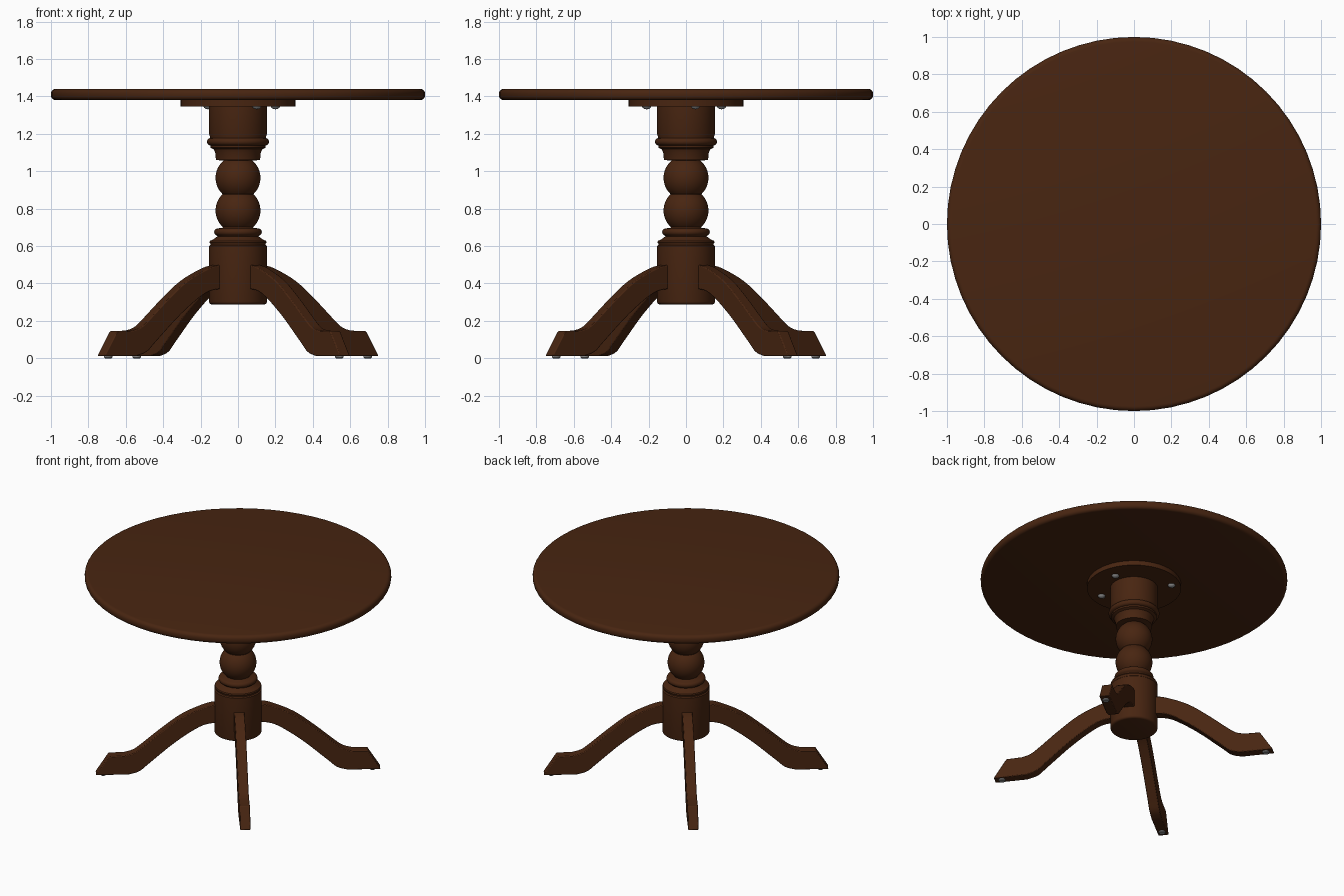
import bpy, bmesh, math
from mathutils import Matrix, Vector

if "Cube" in bpy.data.objects:
    bpy.data.objects.remove(bpy.data.objects["Cube"])


def material(name, rgb):
    m = bpy.data.materials.new(name)
    m.diffuse_color = (*rgb, 1)
    m.use_nodes = True
    m.node_tree.nodes["Principled BSDF"].inputs["Base Color"].default_value = m.diffuse_color
    return m


WOOD = material("dark brown wood", (0.065, 0.0185, 0.0055))
METAL = material("grey metal", (0.27, 0.27, 0.27))


def finish(bm, name, mat, angle=35):
    bmesh.ops.recalc_face_normals(bm, faces=bm.faces)
    me = bpy.data.meshes.new(name)
    bm.to_mesh(me)
    bm.free()
    me.materials.append(mat)
    ob = bpy.data.objects.new(name, me)
    bpy.context.collection.objects.link(ob)
    bpy.ops.object.select_all(action='DESELECT')
    ob.select_set(True)
    bpy.context.view_layer.objects.active = ob
    bpy.ops.object.shade_smooth_by_angle(angle=math.radians(angle))
    return ob


def lathe(name, profile, mat, steps=48, at=(0, 0, 0)):
    """Spin an (r, z) profile that starts and ends on the axis."""
    bm = bmesh.new()
    vs = [bm.verts.new((r, 0, z)) for r, z in profile]
    es = [bm.edges.new(p) for p in zip(vs, vs[1:])]
    bmesh.ops.spin(bm, geom=vs + es, cent=(0, 0, 0), axis=(0, 0, 1),
                   angle=math.tau, steps=steps)
    bmesh.ops.remove_doubles(bm, verts=bm.verts, dist=1e-5)
    bmesh.ops.translate(bm, verts=bm.verts, vec=at)
    return finish(bm, name, mat)


def arc(cr, cz, rad, a0, a1, n):
    return [(cr + rad * math.cos(math.radians(a0 + (a1 - a0) * i / n)),
             cz + rad * math.sin(math.radians(a0 + (a1 - a0) * i / n)))
            for i in range(n + 1)]


def smooth_path(pts, n=4):
    """Catmull-Rom curve through the points."""
    p = [Vector(q) for q in pts]
    p = [2 * p[0] - p[1]] + p + [2 * p[-1] - p[-2]]
    out = []
    for a, b, c, d in zip(p, p[1:], p[2:], p[3:]):
        for i in range(n):
            t = i / n
            out.append(0.5 * (2 * b + (c - a) * t + (2 * a - 5 * b + 4 * c - d) * t * t
                              + (3 * b - a - 3 * c + d) * t ** 3))
    return out + [p[-2]]


# Round top with rounded rim, and the mounting plate under it
lathe("table_top", [(0, 1.38)] + arc(0.975, 1.405, 0.025, -90, 0, 5)
      + arc(0.975, 1.415, 0.025, 0, 90, 5) + [(0, 1.44)], WOOD, 64)
lathe("mounting_plate", [(0, 1.347), (0.307, 1.347), (0.307, 1.382), (0, 1.382)], WOOD)

# Turned pedestal: base drum, mouldings, two balls, collar, top drum
column = [(0, 0.288)] + arc(0.14, 0.303, 0.015, -90, 0, 3) + [
    (0.155, 0.6), (0.148, 0.606), (0.148, 0.612), (0.153, 0.62), (0.15, 0.628),
    (0.132, 0.636), (0.12, 0.645), (0.11, 0.652)]
column += arc(0.108, 0.675, 0.0195, -75, 75, 6) + [(0.085, 0.697)]
column += arc(0, 0.79, 0.12, -48, 46, 14) + arc(0, 0.965, 0.12, -46, 50, 14)
column += [(0.118, 1.06), (0.122, 1.1), (0.13, 1.118), (0.148, 1.126), (0.148, 1.138)]
column += arc(0.146, 1.158, 0.02, -80, 80, 6) + [(0.15, 1.185), (0.155, 1.2),
                                                 (0.155, 1.35), (0, 1.35)]
lathe("pedestal_column", column, WOOD)

# Curved legs: side outline in the radial plane, given thickness
upper = smooth_path([(0.09, 0.5), (0.15, 0.498), (0.225, 0.48), (0.366, 0.415),
                     (0.5, 0.315), (0.63, 0.205), (0.685, 0.165), (0.74, 0.148)])
upper += [Vector((0.845, 0.145))]
lower = smooth_path([(0.09, 0.37), (0.15, 0.37), (0.25, 0.345), (0.41, 0.237),
                     (0.58, 0.09), (0.645, 0.034), (0.715, 0.012)])
lower += [Vector((0.93, 0.012))]
HALF = 0.034
for k, side in enumerate(["back_right", "back_left", "front_left", "front_right"]):
    turn = Matrix.Rotation(math.radians(38 + 90 * k), 4, 'Z')
    bm = bmesh.new()
    face = bm.faces.new([bm.verts.new((p.x, -HALF, p.y)) for p in upper + lower[::-1]])
    ext = bmesh.ops.extrude_face_region(bm, geom=[face])
    bmesh.ops.translate(bm, vec=(0, 2 * HALF, 0),
                        verts=[v for v in ext["geom"] if isinstance(v, bmesh.types.BMVert)])
    bmesh.ops.transform(bm, matrix=turn, verts=bm.verts)
    leg = finish(bm, side + "_leg", WOOD)
    bev = leg.modifiers.new("soft edges", 'BEVEL')
    bev.width, bev.segments = 0.005, 2
    # Metal glide under the foot
    lathe(side + "_foot_glide", [(0, 0), (0.018, 0), (0.022, 0.004), (0.022, 0.014), (0, 0.014)],
          METAL, 16, turn @ Vector((0.88, 0, 0)))

# Screws holding the plate to the top
for i, (x, y) in enumerate([(0.2, 0.05), (-0.16, 0.19), (0.1, -0.21)]):
    lathe(f"plate_screw_{i + 1}", [(0, 1.331), (0.012, 1.333), (0.022, 1.34),
                                   (0.026, 1.35), (0, 1.35)], METAL, 16, (x, y, 0))
